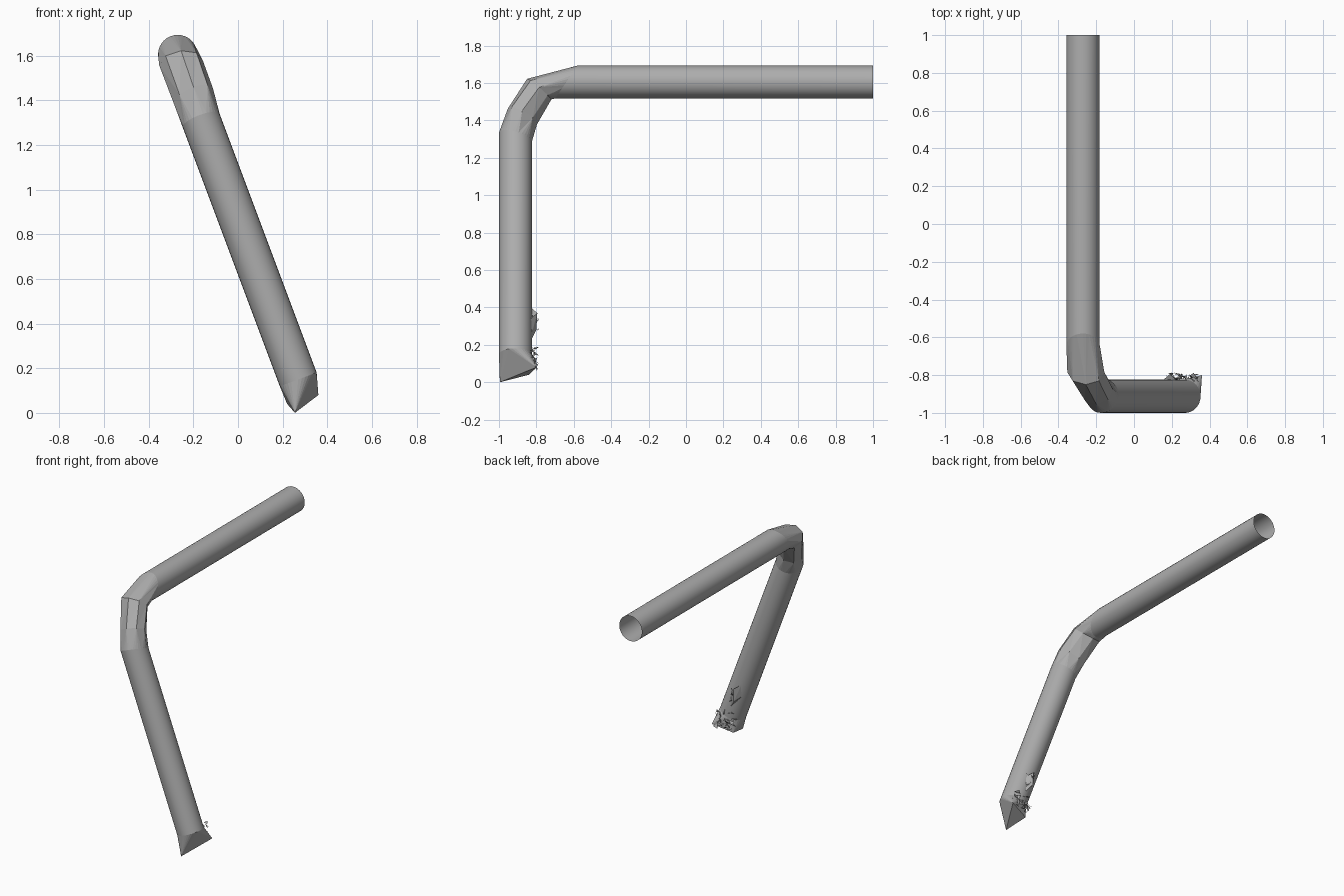
import bpy, bmesh, math, random
from mathutils import Vector

if "Cube" in bpy.data.objects:
    bpy.data.objects.remove(bpy.data.objects["Cube"])

random.seed(4)
R, N = 0.088, 32
steel = bpy.data.materials.new("plain grey")
steel.diffuse_color = (0.42, 0.42, 0.42, 1)
steel.use_nodes = True
steel.node_tree.nodes["Principled BSDF"].inputs["Base Color"].default_value = steel.diffuse_color
U = Vector((0.937, 0, 0.35))      # sideways direction of the leaning tube
AX = Vector((-0.35, 0, 0.937))    # its long axis


def finish(bm, name, smooth=False):
    bmesh.ops.recalc_face_normals(bm, faces=bm.faces)
    me = bpy.data.meshes.new(name)
    bm.to_mesh(me)
    bm.free()
    me.materials.append(steel)
    for p in me.polygons:
        p.use_smooth = smooth
    ob = bpy.data.objects.new(name, me)
    bpy.context.collection.objects.link(ob)


def angles(n):
    return [2 * math.pi * i / n for i in range(n)]


def ring(c, out, side, n=N, along=Vector(), slant=0.0):
    c, out, side = Vector(c), Vector(out), Vector(side)
    return [c + out * math.cos(a) + side * math.sin(a) + along * slant * math.cos(a)
            for a in angles(n)]


def low_ring(z, slant=0.0):
    return ring((0.026 + 0.375 * (0.8 - z), -0.912, z), (0, -R, 0), U * R, N, AX, slant)


def loft(bm, a, b):
    # bridges two rings whose counts are multiples of each other
    va, vb = ([bm.verts.new(p) for p in r] for r in (a, b))
    if len(va) < len(vb):
        va, vb = vb, va
    n, m = len(va), len(vb)
    for i in range(n):
        j = (i + 1) % n
        k, l = int(i * m / n + 0.5) % m, int((i + 1) * m / n + 0.5) % m
        bm.faces.new([va[i], va[j], vb[l]] + ([vb[k]] if k != l else []))


def hull(name, points):
    bm = bmesh.new()
    for p in points:
        bm.verts.new(p)
    bmesh.ops.convex_hull(bm, input=bm.verts)
    finish(bm, name)


# two straight tubes, the long one open at the back
top_end = ring((-0.27, -0.64, 1.605), (0, 0, R), (R, 0, 0), N, Vector((0, 1, 0)), 0.06)
leg_top = low_ring(1.31, 0.025)
leg_end = low_ring(0.15)
bm = bmesh.new()
loft(bm, ring((-0.27, 1, 1.605), (0, 0, R), (R, 0, 0)), top_end)
finish(bm, "long_tube", True)
bm = bmesh.new()
loft(bm, leg_top, leg_end)
finish(bm, "leaning_tube", True)

# coarse faceted elbow
bend = [top_end,
        ring((-0.255, -0.785, 1.567), (0, -0.065, 0.055), (0.098, 0, 0.01), 8),
        ring((-0.20, -0.875, 1.42), (0, -0.078, 0.042), (0.088, 0, 0.033), 8),
        leg_top]
bm = bmesh.new()
for a, b in zip(bend, bend[1:]):
    loft(bm, a, b)
bmesh.ops.remove_doubles(bm, verts=bm.verts, dist=0.0005)
bmesh.ops.triangulate(bm, faces=bm.faces)
finish(bm, "elbow")

# pointed, dented foot and the bulge above it
hull("pointed_foot", leg_end + [Vector(p) for p in (
    (0.255, -0.995, 0.0), (0.36, -0.80, 0.08), (0.22, -0.84, 0.04))])
hull("dented_bulge", [(0.15, -0.83, 0.40), (0.19, -0.795, 0.37), (0.24, -0.84, 0.33),
                      (0.19, -0.80, 0.28), (0.25, -0.84, 0.20), (0.10, -0.90, 0.36),
                      (0.20, -0.90, 0.30)])

# torn shards on the back of the foot
bm = bmesh.new()
for cx, cz, sx, sz, count in ((0.27, 0.13, 0.07, 0.05, 30), (0.20, 0.31, 0.025, 0.05, 9)):
    for _ in range(count):
        c = Vector((cx + random.uniform(-sx, sx), random.uniform(-0.83, -0.80),
                    cz + random.uniform(-sz, sz)))
        bm.faces.new([bm.verts.new(c + Vector((random.uniform(-0.025, 0.025),
                                               random.uniform(-0.02, 0.02),
                                               random.uniform(-0.025, 0.025))))
                      for _ in range(3)])
finish(bm, "torn_shards")
